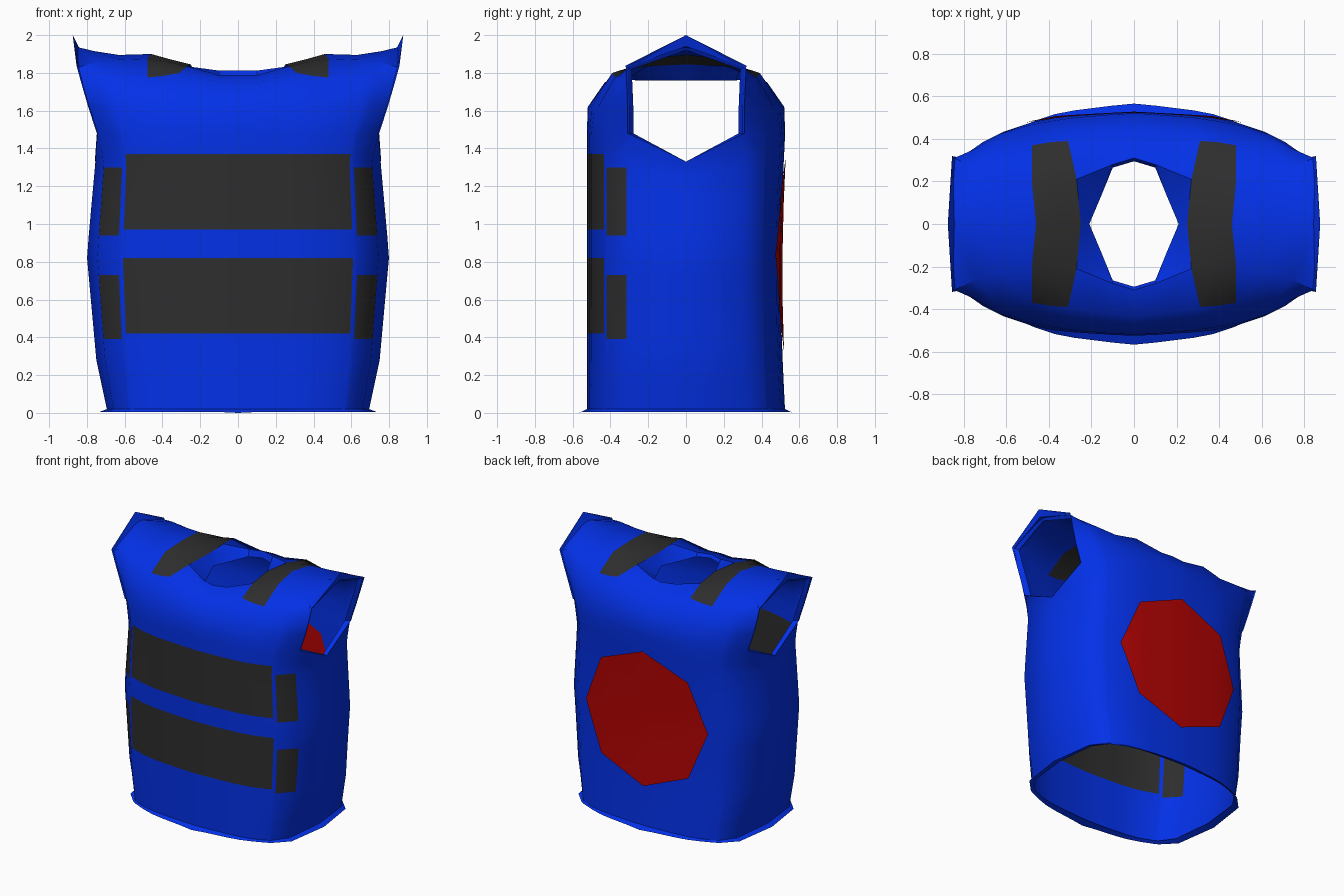
import bpy, bmesh, math

if "Cube" in bpy.data.objects:
    bpy.data.objects.remove(bpy.data.objects["Cube"])


def material(name, rgb):
    m = bpy.data.materials.new(name)
    m.diffuse_color = (*rgb, 1)
    m.use_nodes = True
    m.node_tree.nodes["Principled BSDF"].inputs["Base Color"].default_value = m.diffuse_color
    return m


BLUE = material("blue_fabric", (0.001, 0.03, 0.80))
BLACK = material("black_band", (0.027, 0.027, 0.027))
RED = material("red_panel", (0.46, 0.001, 0.001))

# Cross-section columns, front centre round to the side (half of the body)
XB = [0, .10, .27, .37, .48, .61, .635, .745, .80]
YB = [.525, .521, .51, .50, .478, .435, .422, .315, 0]
# Wall rows; several of them are the band edges
ZS = [.02, .15, .28, .39, .42, .58, .73, .82, .94, .97, 1.15, 1.30, 1.37, 1.48]
TOP = len(ZS) - 1
SIDE_TOP = {11: 1.26, 12: 1.30, 13: 1.33}      # side seam dips under the armhole
# Shoulder rows: x, y and z of each column
UPPER = [
    ([0, .10, .28, .38, .49, .64, .71, .79],
     [.52, .515, .50, .485, .465, .42, .385, .30],
     [1.62] * 8),
    ([0, .10, .31, .39, .48, .64, .73, .825],
     [.43, .42, .39, .385, .37, .38, .36, .305],
     [1.75, 1.75, 1.80, 1.785, 1.775, 1.77, 1.77, 1.74]),
    ([0, .10, .27, .38, .48, .63, .74, .845],
     [.31, .28, .21, .20, .20, .22, .26, .31],
     [1.80, 1.80, 1.835, 1.86, 1.875, 1.87, 1.86, 1.83]),
    ([0, 0, .25, .37, .46, .63, .76, .865],
     [0] * 8,
     [1.8, 1.8, 1.845, 1.875, 1.90, 1.895, 1.915, 1.94]),
]


def interp(x, xs, ys):
    for a, b, p, q in zip(xs, xs[1:], ys, ys[1:]):
        if x <= b:
            return p + (q - p) * (x - a) / (b - a)
    return ys[-1]


def back_scale(z):
    return 1 - .045 * math.sin(math.pi * min(z / 1.48, 1))


def point(c, r, s):
    """Body point at column c, row r; s = -1 front, +1 back."""
    if r > TOP:
        xs, ys, zs = UPPER[r - TOP - 1]
        z = zs[c]
        if r == TOP + 3 and c < 2:             # neckline lower at the front
            z += .012 * s
        return (xs[c], s * ys[c], z)
    z = ZS[r]
    if c == 8:
        z = SIDE_TOP.get(r, z)
    w = interp(z, [0, .28, .83, 1.33, 1.5], [.69, .75, .80, .755, .805]) / .80
    x = XB[c] * (1 + (w - 1) * (XB[c] / .8) ** 2)
    y = YB[c] * (back_scale(z) if s > 0 else 1)
    if c == 7 and r == TOP:
        y = .30 * s                            # armhole corner
    return (x, s * abs(y), z)


def colour(c, r, s):
    front = s < 0 and c < 5 and (4 <= r < 7 or 9 <= r < 12)
    side = s < 0 and c == 6 and (3 <= r < 6 or 8 <= r < 11)
    strap = c in (2, 3) and r >= TOP + 2
    return 1 if front or side or strap else 0


def finish(name, bm, mats, angle):
    bmesh.ops.remove_doubles(bm, verts=bm.verts, dist=1e-4)
    bmesh.ops.recalc_face_normals(bm, faces=bm.faces)
    me = bpy.data.meshes.new(name)
    bm.to_mesh(me)
    bm.free()
    for m in mats:
        me.materials.append(m)
    ob = bpy.data.objects.new(name, me)
    bpy.context.collection.objects.link(ob)
    mod = ob.modifiers.new("mirror", 'MIRROR')
    mod.use_mirror_merge = True
    bpy.ops.object.select_all(action='DESELECT')
    ob.select_set(True)
    bpy.context.view_layer.objects.active = ob
    bpy.ops.object.shade_smooth_by_angle(angle=math.radians(angle))
    return ob


def quad(bm, pts, mat=0):
    f = bm.faces.new([bm.verts.new(p) for p in pts])
    f.material_index = mat


def strip(bm, a, b):
    for i in range(len(a) - 1):
        quad(bm, (a[i], a[i + 1], b[i + 1], b[i]))


# Vest body: walls, shoulders and coloured bands
bm = bmesh.new()
for s in (-1, 1):
    for r in range(TOP + 4):
        first = 2 if r == TOP + 3 else 0       # neck opening
        last = 8 if r < TOP else 7             # armhole opening
        for c in range(first, last):
            quad(bm, (point(c, r, s), point(c + 1, r, s),
                      point(c + 1, r + 1, s), point(c, r + 1, s)), colour(c, r, s))
finish("vest_body", bm, [BLUE, BLACK], 45)

# Armhole cuffs: thin hexagonal lip
bm = bmesh.new()
for s in (-1, 1):
    edge = [point(8, TOP, s)] + [point(7, r, s) for r in range(TOP, TOP + 5)]
    lip = [(x + (.01 if z > 1.8 else .003), y * 1.03,
            z + (.06 if z > 1.9 else .008 if z > 1.8 else 0)) for x, y, z in edge]
    inner = [(x - .03, y * .93, 1.66 + (z - 1.66) * (.93 if z > 1.66 else 1))
             for x, y, z in edge]
    strip(bm, edge, lip)
    strip(bm, lip, inner)
finish("armhole_cuffs", bm, [BLUE], 30)

# Neck collar folding inwards
bm = bmesh.new()
for s in (-1, 1):
    edge = [point(c, TOP + 3, s) for c in (0, 1, 2)] + [point(2, TOP + 4, s)]
    inner = [(0, .295 * s, 1.765), (.10, .265 * s, 1.76),
             (.155, .13 * s, 1.76), (.21, 0, 1.76)]
    strip(bm, edge, inner)
finish("neck_collar", bm, [BLUE], 30)

# Hem: thin lip, widest at the centre and the sides, with a folded inner edge
bm = bmesh.new()
for s in (-1, 1):
    edge = [point(c, 0, s) for c in range(9)]
    flare = [interp(x, [0, .3, .5, .6, .7], [1.08, 1.045, 1.01, 1.015, 1.06])
             for x, y, z in edge]
    lip = [(x * k, y * k, .005) for (x, y, z), k in zip(edge, flare)]
    lip[0] = (0, lip[0][1], 0)
    inner = [(x * .98, y * .98, .02) for x, y, z in edge]
    strip(bm, edge, lip)
    strip(bm, lip, inner)
finish("hem", bm, [BLUE], 30)

# Red octagon on the back, seen from outside and inside
bm = bmesh.new()
cols = [0, .10, .27, .37, .48, .52]
for off, bow in ((.009, .02), (-.007, 0)):
    def octa(x, k):
        z = .84 + k * interp(x, [0, .37, .52], [.52, .37, 0])
        return (x, interp(x, XB, YB) * back_scale(z) + off + bow * (x / .52) ** 2, z)
    for a, b in zip(cols, cols[1:]):
        for k in (-1, -.5, 0, .5):
            pts = [octa(a, k), octa(b, k), octa(b, k + .5), octa(a, k + .5)]
            if b == .52:
                pts = [pts[0], octa(b, 0), pts[3]]
            quad(bm, pts)
finish("back_panel", bm, [RED], 40)
